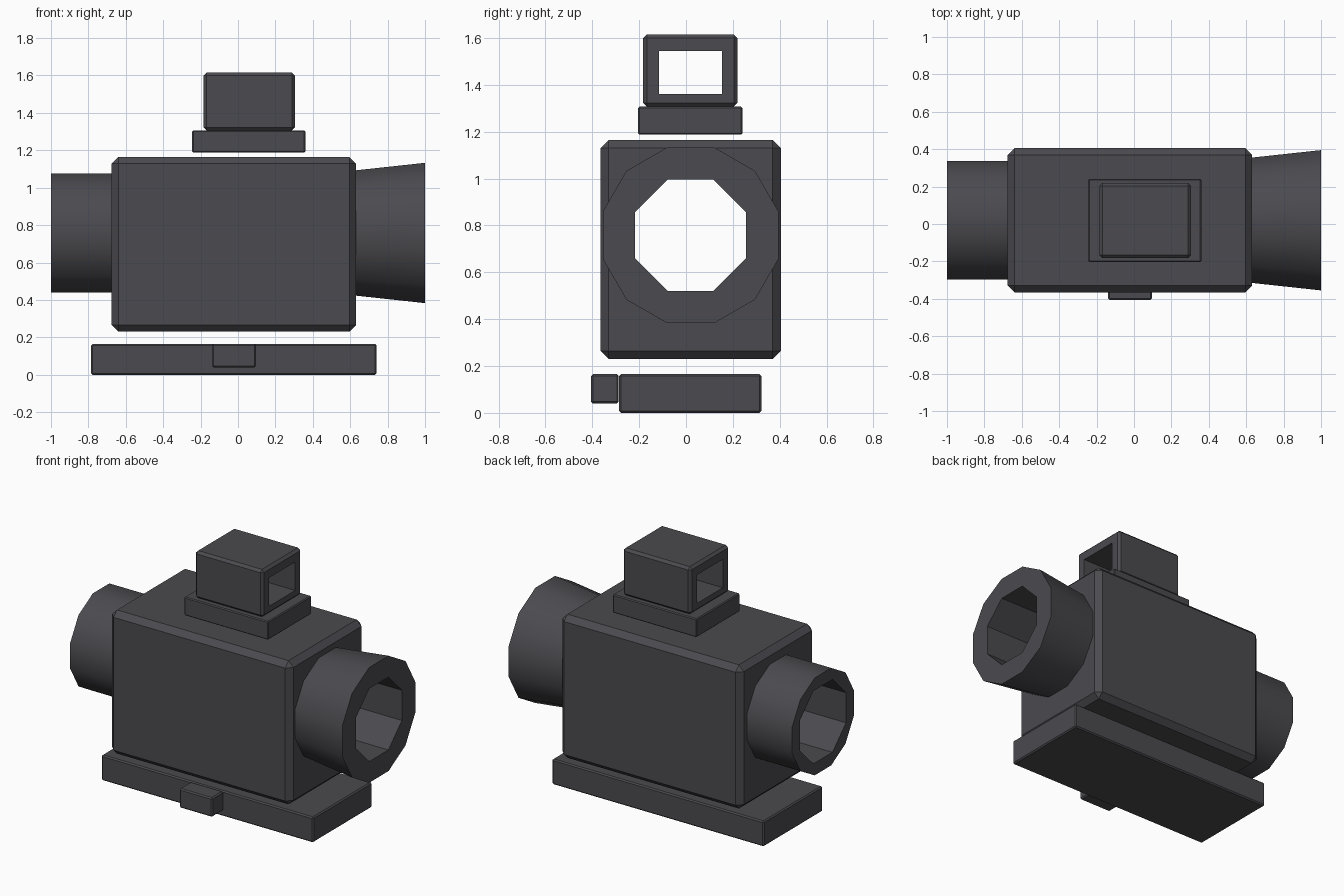
import bpy
import bmesh
import math
from mathutils import Matrix

if "Cube" in bpy.data.objects:
    bpy.data.objects.remove(bpy.data.objects["Cube"], do_unlink=True)

charcoal = bpy.data.materials.new("charcoal")
charcoal.use_nodes = True
charcoal.diffuse_color = (0.07, 0.068, 0.077, 1)
charcoal.node_tree.nodes["Principled BSDF"].inputs["Base Color"].default_value = charcoal.diffuse_color

AXIS_Y, AXIS_Z = 0.02, 0.758   # centre line of the optical tube


def finish(name, bm):
    bmesh.ops.recalc_face_normals(bm, faces=bm.faces)
    mesh = bpy.data.meshes.new(name)
    bm.to_mesh(mesh)
    bm.free()
    mesh.materials.append(charcoal)
    obj = bpy.data.objects.new(name, mesh)
    bpy.context.collection.objects.link(obj)
    return obj


def activate(obj):
    bpy.ops.object.select_all(action='DESELECT')
    obj.select_set(True)
    bpy.context.view_layer.objects.active = obj


def box(name, xs, ys, zs, chamfer=0):
    """Box spanning the given ranges, with optional chamfered edges."""
    bm = bmesh.new()
    bmesh.ops.create_cube(bm, size=1)
    for v in bm.verts:
        v.co = [lo + (c + 0.5) * (hi - lo) for c, (lo, hi) in zip(v.co, (xs, ys, zs))]
    if chamfer:
        bmesh.ops.bevel(bm, geom=list(bm.edges), offset=chamfer, segments=1,
                        profile=0.5, affect='EDGES')
    return finish(name, bm)


def prism(name, x0, x1, flat0, flat1, sides):
    """Prism along x; flat0 and flat1 are centre-to-flat distances at its ends."""
    k = math.cos(math.pi / sides)
    bm = bmesh.new()
    place = (Matrix.Translation(((x0 + x1) / 2, AXIS_Y, AXIS_Z))
             @ Matrix.Rotation(math.pi / 2, 4, 'Y')
             @ Matrix.Rotation(math.pi / sides, 4, 'Z'))
    bmesh.ops.create_cone(bm, cap_ends=True, segments=sides, radius1=flat0 / k,
                          radius2=flat1 / k, depth=x1 - x0, matrix=place)
    return finish(name, bm)


def cut(obj, cutter):
    mod = obj.modifiers.new("opening", 'BOOLEAN')
    mod.operation = 'DIFFERENCE'
    mod.solver = 'EXACT'
    mod.object = cutter
    activate(obj)
    bpy.ops.object.modifier_apply(modifier=mod.name)


# Mounting plate with its side latch
box("base_plate", (-0.785, 0.74), (-0.285, 0.322), (0, 0.165), 0.008)
box("side_latch", (-0.14, 0.097), (-0.405, -0.287), (0.04, 0.165), 0.008)

# Main housing and the two tube ends, bored through by an octagon
housing = box("housing", (-0.675, 0.63), (-0.365, 0.405), (0.23, 1.165), 0.035)
rear_tube = prism("rear_tube", -1, -0.675, 0.317, 0.317, 12)
front_tube = prism("front_tube", 0.63, 1, 0.335, 0.375, 12)
bore = prism("bore_cutter", -1.2, 1.2, 0.237, 0.237, 8)
for part in (housing, rear_tube, front_tube):
    cut(part, bore)
for part in (rear_tube, front_tube):
    activate(part)
    bpy.ops.object.shade_smooth_by_angle(angle=math.radians(35))

# Small sight on top with a rectangular window
box("sight_mount", (-0.245, 0.36), (-0.204, 0.241), (1.187, 1.307), 0.006)
sight = box("sight_box", (-0.185, 0.305), (-0.183, 0.22), (1.307, 1.615), 0.016)
window = box("window_cutter", (-0.5, 0.5), (-0.115, 0.153), (1.36, 1.545))
cut(sight, window)

for helper in (bore, window):
    bpy.data.objects.remove(helper, do_unlink=True)
